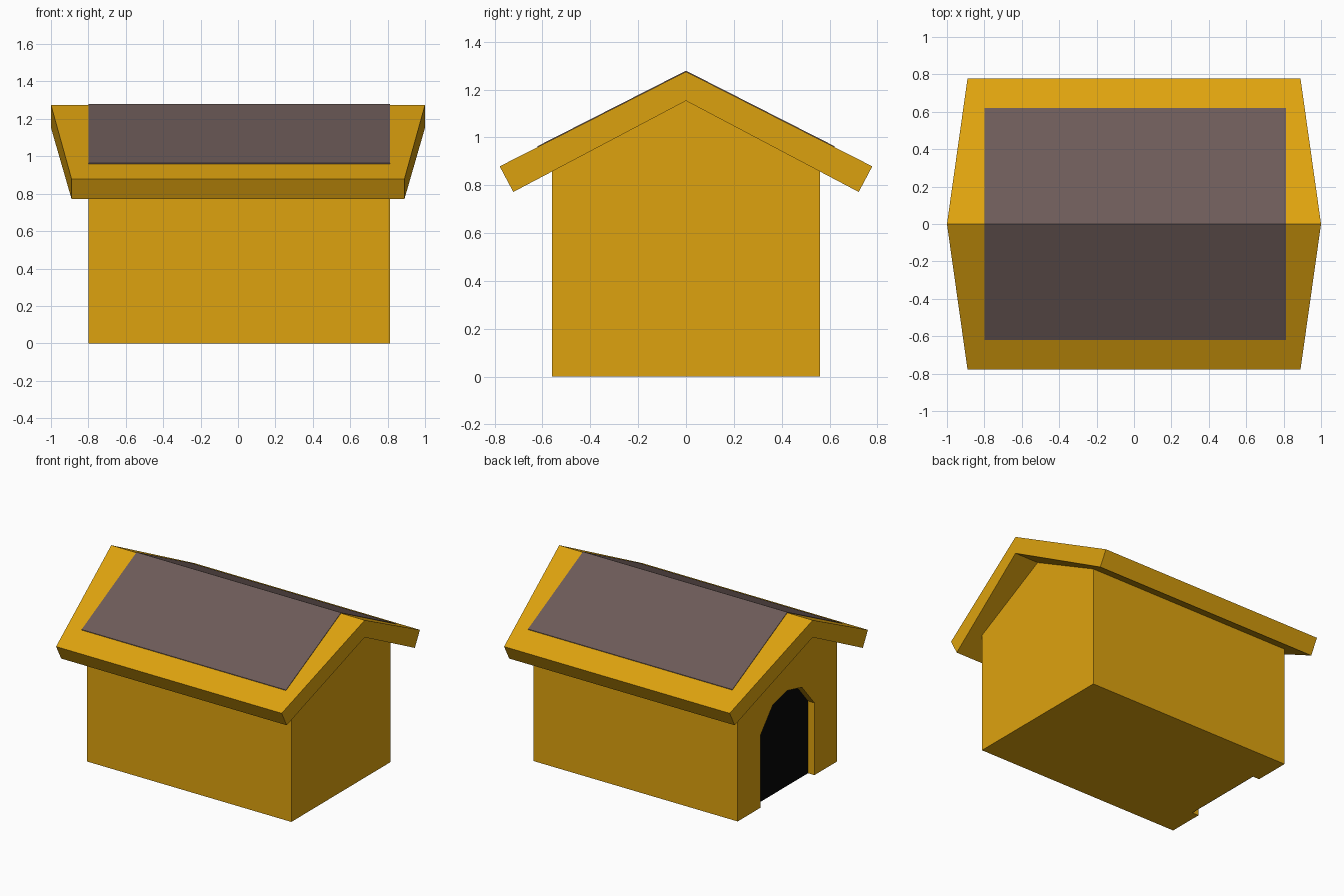
import bpy, bmesh

if "Cube" in bpy.data.objects:
    bpy.data.objects.remove(bpy.data.objects["Cube"])


def colour(name, rgb):
    m = bpy.data.materials.new(name)
    m.diffuse_color = (*rgb, 1)
    m.use_nodes = True
    m.node_tree.nodes["Principled BSDF"].inputs["Base Color"].default_value = m.diffuse_color
    return m


WOOD = colour("golden wood", (0.73, 0.365, 0.0045))
SHINGLE = colour("brown grey shingle", (0.153, 0.105, 0.098))
DARK = colour("dark interior", (0.0025, 0.0025, 0.0025))


def mirrored(half):
    """Close a (y, z) half profile by mirroring it across y = 0."""
    return half + [(-y, z) for y, z in reversed(half) if abs(y) > 1e-6]


def extrude_x(name, profile, x_range, mat):
    """Extrude a (y, z) profile along x; x_range(y) gives the two ends."""
    bm = bmesh.new()
    ends = [[bm.verts.new((x_range(y)[i], y, z)) for y, z in profile] for i in (0, 1)]
    for ring in ends:
        bm.faces.new(ring)
    n = len(profile)
    for i in range(n):
        j = (i + 1) % n
        bm.faces.new((ends[0][i], ends[0][j], ends[1][j], ends[1][i]))
    bmesh.ops.recalc_face_normals(bm, faces=bm.faces)
    me = bpy.data.meshes.new(name)
    bm.to_mesh(me)
    bm.free()
    me.materials.append(mat)
    ob = bpy.data.objects.new(name, me)
    bpy.context.collection.objects.link(ob)
    return ob


X0, X1, RECESS = -0.80, 0.813, -0.745
gable = [(0.56, 0), (0.56, 0.859), (0, 1.153)]
arch = [(0.305, 0), (0.305, 0.515), (0.164, 0.68), (0, 0.72)]

# Main house block
extrude_x("house_body", mirrored(gable), lambda y: (RECESS, X1), WOOD)

# Door wall with the arched opening cut out of its lower edge
opening = mirrored(arch)[::-1]
extrude_x("door_wall", mirrored(gable) + opening, lambda y: (X0, RECESS), WOOD)

# Dark plate at the back of the doorway
extrude_x("doorway", mirrored(arch), lambda y: (RECESS - 0.004, RECESS), DARK)

# Roof slab whose ends taper inward from the ridge to the eaves
upper = [(0.779, 0.879), (0, 1.275)]
lower = [(0.722, 0.772), (0, 1.153)]


def roof_ends(y):
    r = 1.0 - 0.11 * min(abs(y) / 0.722, 1)
    return (-r, r)


extrude_x("roof", mirrored(upper) + mirrored(lower)[::-1], roof_ends, WOOD)

# Thin shingle cover folded over the ridge
slope = (1.275 - 0.879) / 0.779
edge = 1.275 - slope * 0.62
cover = mirrored([(0.62, edge + 0.004), (0, 1.279)])
under = mirrored([(0.62, edge), (0, 1.275)])[::-1]
extrude_x("shingles", cover + under, lambda y: (X0, X1), SHINGLE)
